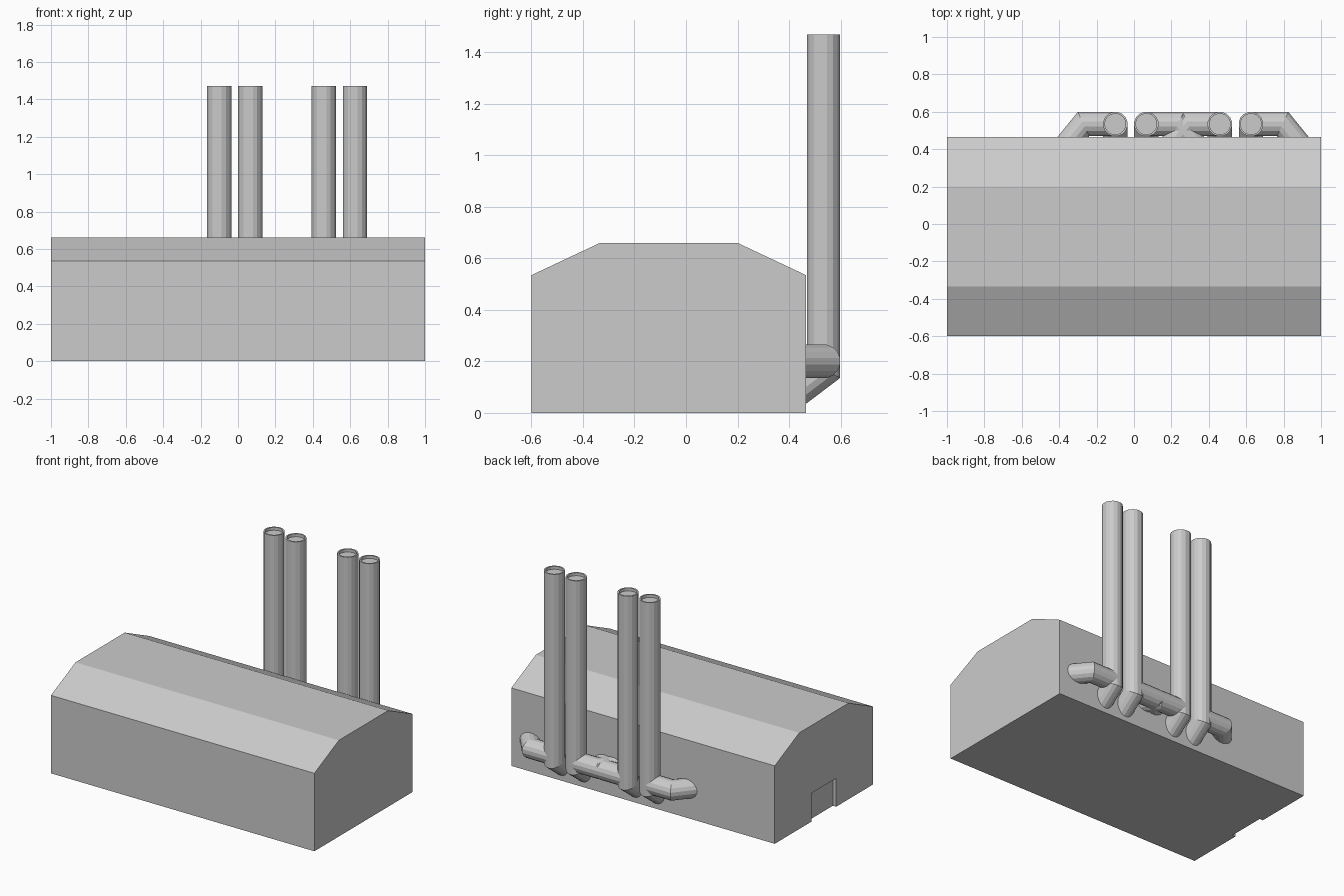
import bpy, bmesh, math
from mathutils import Vector

if "Cube" in bpy.data.objects:
    bpy.data.objects.remove(bpy.data.objects["Cube"])

R = 0.066          # pipe radius
PIPE_Y = 0.534     # pipe centre line
WALL_Y = 0.466     # rear wall
MIRROR_X = 0.2625  # centre of the pipe group


def finish(bm, name):
    bmesh.ops.recalc_face_normals(bm, faces=bm.faces[:])
    me = bpy.data.meshes.new(name)
    bm.to_mesh(me)
    bm.free()
    ob = bpy.data.objects.new(name, me)
    bpy.context.collection.objects.link(ob)
    return ob


def tube(name, path, rim=False, sides=16):
    """Sweep a round section along a path with true mitred corners."""
    pts = [Vector(p) for p in path]
    dirs = [(b - a).normalized() for a, b in zip(pts, pts[1:])]
    u = dirs[0].orthogonal().normalized()
    v = dirs[0].cross(u)
    bm = bmesh.new()
    ring = [pts[0] + R * (math.cos(a) * u + math.sin(a) * v)
            for a in ((i + 0.5) * math.tau / sides for i in range(sides))]
    prev = [bm.verts.new(c) for c in ring]
    start = bm.faces.new(prev)
    for i, d in enumerate(dirs):
        n = (d + dirs[i + 1]).normalized() if i + 1 < len(dirs) else d
        ring = [c + d * ((pts[i + 1] - c).dot(n) / d.dot(n)) for c in ring]
        cur = [bm.verts.new(c) for c in ring]
        for k in range(sides):
            j = (k + 1) % sides
            bm.faces.new((prev[k], prev[j], cur[j], cur[k]))
        prev = cur
    bm.faces.new(prev)
    bmesh.ops.recalc_face_normals(bm, faces=bm.faces[:])
    if rim:  # thin lip with a shallow recess at the open end
        bmesh.ops.inset_region(bm, faces=[start], thickness=0.01)
        bmesh.ops.inset_region(bm, faces=[start], thickness=0.0, depth=-0.02)
    return finish(bm, name)


# Building: extruded gable profile
bm = bmesh.new()
profile = [(-0.6, 0), (WALL_Y, 0), (WALL_Y, 0.535), (0.2, 0.66),
           (-0.334, 0.66), (-0.6, 0.535)]
face = bm.faces.new([bm.verts.new((-1, y, z)) for y, z in profile])
ext = bmesh.ops.extrude_face_region(bm, geom=[face])
bmesh.ops.translate(bm, vec=(2, 0, 0),
                    verts=[g for g in ext["geom"] if isinstance(g, bmesh.types.BMVert)])
building = finish(bm, "building")

# Doorway recess in the left end
bm = bmesh.new()
bmesh.ops.create_cube(bm, size=1)
for vert in bm.verts:
    vert.co = (-1 + vert.co.x * 0.05, -0.067 + vert.co.y * 0.266, 0.095 + vert.co.z * 0.2)
cutter = finish(bm, "doorway_cutter")
cutter.hide_render = True
cutter.hide_viewport = True
mod = building.modifiers.new("doorway", 'BOOLEAN')
mod.operation = 'DIFFERENCE'
mod.solver = 'EXACT'
mod.object = cutter

# Stacks and side ducts, mirrored about the middle of the group:
# (stack x, duct bend x, direction of duct)
for label, flip in (("left", 1), ("right", -1)):
    def mx(x):
        return MIRROR_X + flip * (x - MIRROR_X)
    for part, x, bend, s in (("outer", -0.1, -0.27, -1), ("inner", 0.066, 0.235, 1)):
        # stack, angled down into the wall at its foot
        tube(f"{label}_{part}_stack",
             [(mx(x), PIPE_Y, 1.47), (mx(x), PIPE_Y, 0.168),
              (mx(x), PIPE_Y - 0.132, 0.068)], rim=True)
        # side duct, bending into the wall
        tube(f"{label}_{part}_duct",
             [(mx(x), PIPE_Y, 0.2), (mx(bend), PIPE_Y, 0.2),
              (mx(bend + s * 0.11), PIPE_Y - 0.135, 0.2)])
